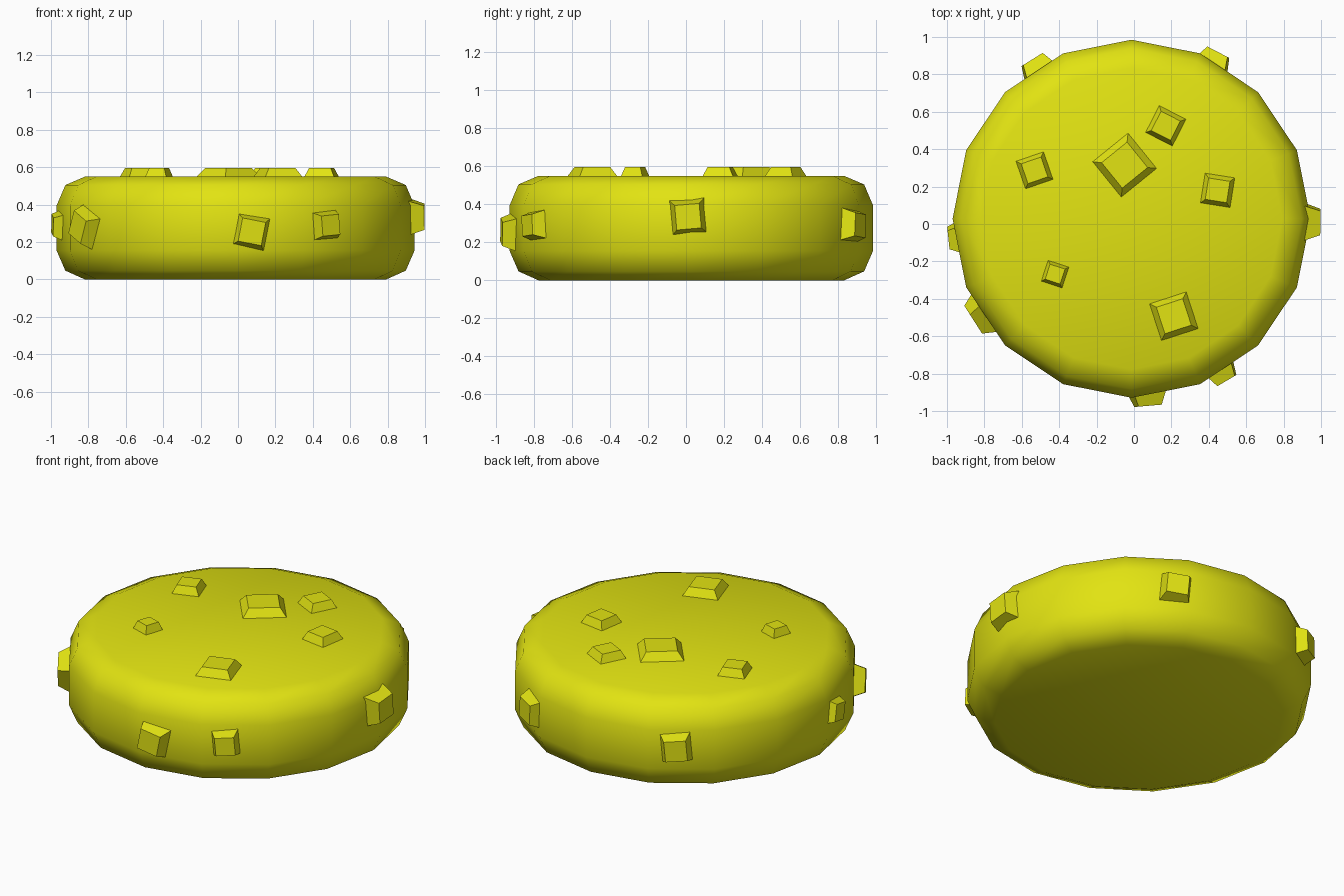
import bpy
import bmesh
from math import cos, sin, pi, radians
from mathutils import Matrix, Vector

cube = bpy.data.objects.get("Cube")
if cube:
    bpy.data.objects.remove(cube, do_unlink=True)

SIDES = 16
CENTRE = Vector((-0.013, 0.028, 0))

# Single yellow material
yellow = bpy.data.materials.new("yellow")
yellow.use_nodes = True
colour = (0.76, 0.77, 0.006, 1)
yellow.diffuse_color = colour
yellow.node_tree.nodes["Principled BSDF"].inputs["Base Color"].default_value = colour


def finish(name, bm, smooth):
    bmesh.ops.recalc_face_normals(bm, faces=bm.faces)
    for face in bm.faces:
        face.smooth = smooth
    mesh = bpy.data.meshes.new(name)
    bm.to_mesh(mesh)
    bm.free()
    mesh.materials.append(yellow)
    obj = bpy.data.objects.new(name, mesh)
    bpy.context.collection.objects.link(obj)
    return obj


def knob(name, size, height, matrix):
    """Square knob that narrows outward along its local z."""
    bm = bmesh.new()
    bmesh.ops.create_cone(bm, cap_ends=True, segments=4, radius1=size / 2 ** 0.5,
                          radius2=0.70 * size / 2 ** 0.5, depth=height,
                          matrix=Matrix.Translation((0, 0, height / 2))
                          @ Matrix.Rotation(pi / 4, 4, 'Z'))
    bm.transform(matrix)
    finish(name, bm, False)


# Rounded wheel: rings of (radius, height), joined by quads and capped
profile = [(0.805, 0), (0.91, 0.047), (0.957, 0.155),
           (0.957, 0.395), (0.91, 0.505), (0.805, 0.55)]
bm = bmesh.new()
rings = [[bm.verts.new(CENTRE + Vector((r * cos(2 * pi * i / SIDES),
                                        r * sin(2 * pi * i / SIDES), z)))
          for i in range(SIDES)] for r, z in profile]
for low, high in zip(rings, rings[1:]):
    for i in range(SIDES):
        j = (i + 1) % SIDES
        bm.faces.new((low[i], low[j], high[j], high[i]))
bm.faces.new(rings[0])
bm.faces.new(rings[-1])
finish("wheel_body", bm, True)

# Knobs on the flat top: x, y, size, turn
top_knobs = [(-0.05, 0.315, 0.25, 39), (0.17, 0.525, 0.165, -27),
             (-0.532, 0.287, 0.16, 19), (0.447, 0.18, 0.165, -9),
             (-0.422, -0.268, 0.12, -18), (0.213, -0.493, 0.212, 18)]
for n, (x, y, size, turn) in enumerate(top_knobs, 1):
    knob(f"top_knob_{n}", size, 0.052, Matrix.Translation((x, y, 0.545))
         @ Matrix.Rotation(radians(turn), 4, 'Z'))

# Knobs around the rim: direction, height, size, turn, outer radius
rim_knobs = [(-85, 0.255, 0.18, -11, 1.004), (-59.5, 0.29, 0.155, 5, 1.004),
             (212.5, 0.28, 0.19, -25, 1.004), (186, 0.29, 0.145, -12, 0.985),
             (-1, 0.335, 0.185, 5, 1.01), (62.5, 0.29, 0.175, -5, 1.004),
             (122, 0.29, 0.175, 5, 1.004)]
for n, (angle, z, size, turn, outer) in enumerate(rim_knobs, 1):
    # Local x runs along the rim, y up, z outward
    facing = (Matrix.Rotation(radians(angle + 90), 4, 'Z')
              @ Matrix.Rotation(pi / 2, 4, 'X')
              @ Matrix.Rotation(radians(turn), 4, 'Z'))
    knob(f"rim_knob_{n}", size, outer - 0.925,
         Matrix.Translation(CENTRE + Vector((0, 0, z))) @ facing
         @ Matrix.Translation((0, 0, 0.925)))
